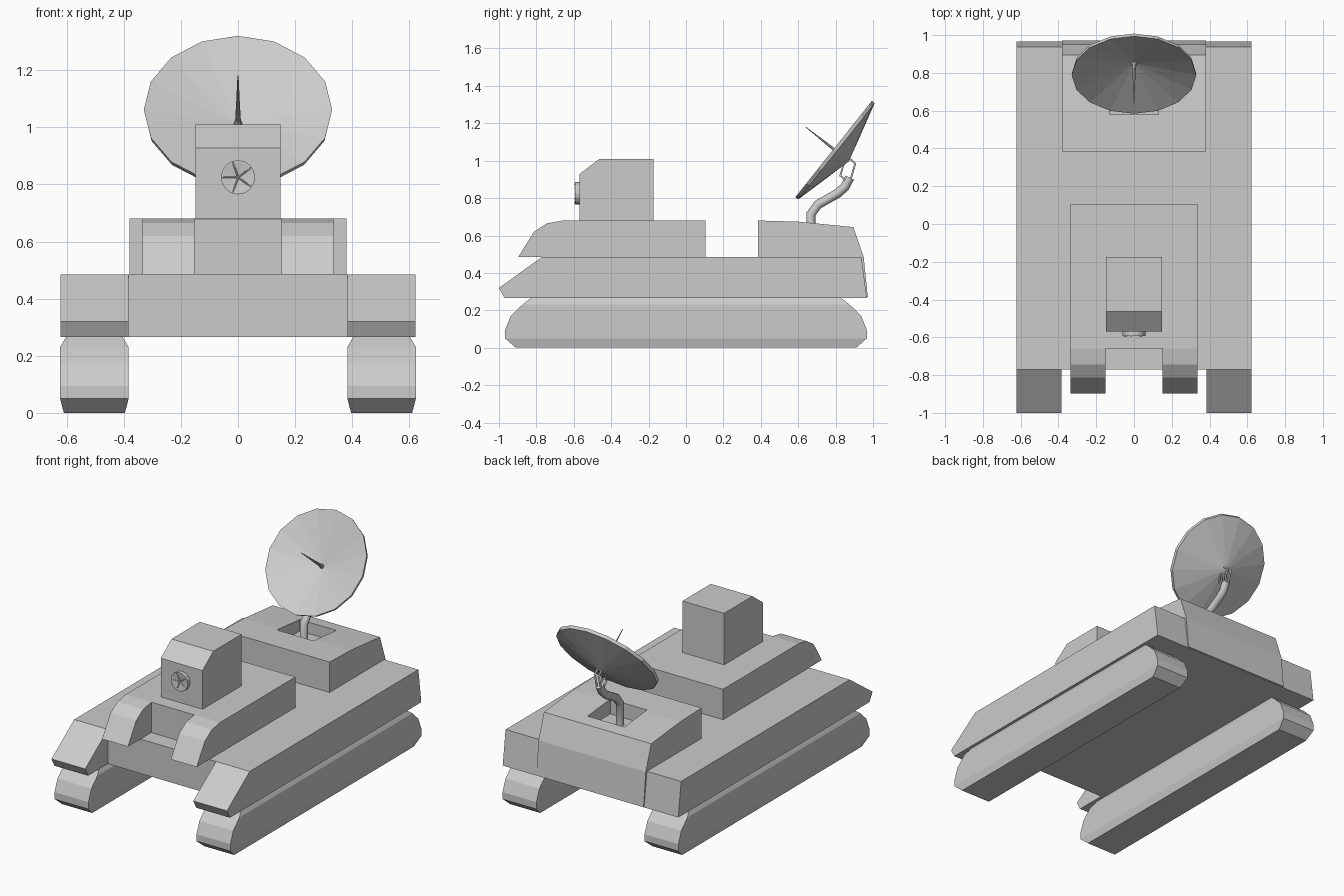
import bpy, bmesh
from math import cos, sin, pi
from mathutils import Matrix, Vector

if "Cube" in bpy.data.objects:
    bpy.data.objects.remove(bpy.data.objects["Cube"])


def loft(name, rings, matrix=Matrix()):
    """Skin a stack of equal-length point rings and cap both ends."""
    bm = bmesh.new()
    vs = [[bm.verts.new(matrix @ Vector(p)) for p in r] for r in rings]
    n = len(rings[0])
    for a, b in zip(vs, vs[1:]):
        for i in range(n):
            j = (i + 1) % n
            bm.faces.new((a[i], a[j], b[j], b[i]))
    bm.faces.new(vs[0][::-1])
    bm.faces.new(vs[-1])
    bmesh.ops.remove_doubles(bm, verts=bm.verts, dist=1e-5)
    bmesh.ops.recalc_face_normals(bm, faces=bm.faces)
    me = bpy.data.meshes.new(name)
    bm.to_mesh(me)
    bm.free()
    ob = bpy.data.objects.new(name, me)
    bpy.context.collection.objects.link(ob)
    return ob


def prism(name, half, profile):
    """Side profile of (y, z) points extruded across x = -half..half."""
    return loft(name, [[(x, y, z) for y, z in profile] for x in (-half, half)])


def box(name, half, y0, y1, z0, z1):
    return prism(name, half, [(y0, z0), (y1, z0), (y1, z1), (y0, z1)])


def lathe(name, profile, sides, matrix):
    """Revolve (radius, height) points about the local z axis."""
    return loft(name, [[(r * cos(2 * pi * i / sides), r * sin(2 * pi * i / sides), h)
                        for i in range(sides)] for r, h in profile], matrix)


def cut(ob, cutter):
    mod = ob.modifiers.new("cut", 'BOOLEAN')
    mod.operation, mod.solver, mod.object = 'DIFFERENCE', 'EXACT', cutter
    cutter.hide_render = True
    bpy.context.view_layer.objects.active = ob
    bpy.ops.object.modifier_apply(modifier=mod.name)
    bpy.data.objects.remove(cutter)


def tube(name, points, radius, res=2):
    cu = bpy.data.curves.new(name, 'CURVE')
    cu.dimensions = '3D'
    cu.bevel_depth, cu.bevel_resolution, cu.use_fill_caps = radius, res, True
    sp = cu.splines.new('POLY')
    sp.points.add(len(points) - 1)
    for p, co in zip(sp.points, points):
        p.co = (*co, 1)
    ob = bpy.data.objects.new(name, cu)
    bpy.context.collection.objects.link(ob)
    bpy.ops.object.select_all(action='DESELECT')
    ob.select_set(True)
    bpy.context.view_layer.objects.active = ob
    bpy.ops.object.convert(target='MESH')
    return bpy.context.object


# Tracks: stacked rectangles of (z, half length, half width)
levels = [(0, .91, .107), (.05, .967, .12), (.095, .967, .12),
          (.17, .937, .12), (.23, .875, .12), (.265, .83, .10)]
for side, cx in (("left", -.503), ("right", .503)):
    loft(side + "_track", [[(cx - w, -l, z), (cx + w, -l, z), (cx + w, l, z), (cx - w, l, z)]
                           for z, l, w in levels])

# Hull with sloped fenders, notched at the front centre
hull = prism("hull", .622, [(-.97, .265), (.967, .265), (.938, .485), (-.77, .485), (-1, .32)])
cut(hull, box("hull_cutter", .383, -1.2, -.77, .1, .6))

# Front deck with two curved arms
deck = prism("front_deck", .335, [(-.897, .485), (.103, .485), (.103, .68), (-.658, .68),
                                  (-.743, .665), (-.813, .62)])
cut(deck, box("deck_cutter", .152, -1.1, -.66, .4, .8))

# Rear housing with a square well for the dish mast
rear = prism("rear_housing", .38, [(.385, .40), (.385, .68), (.60, .674), (.895, .645),
                                   (.95, .485), (.972, .27), (.90, .27)])
cut(rear, box("well_cutter", .13, .58, .81, .58, .8))

# Cabin
prism("cabin", .148, [(-.57, .67), (-.175, .67), (-.175, 1.01), (-.462, 1.01), (-.57, .928)])

# Round front vent with spokes
vent = Matrix.Translation((0, -.57, .825)) @ Matrix.Rotation(pi / 2, 4, 'X')
lathe("vent", [(.06, -.01), (.06, .024), (.054, .024), (0, .016)], 16, vent)
for k in range(5):
    a = pi + k * 2 * pi / 5
    tube("vent_spoke", [(0, -.588, .825), (.056 * cos(a), -.593, .825 + .056 * sin(a))], .003, 0)

# Dish: shallow 16-sided cone tipped up and forward
n = Vector((0, -.78, .62)).normalized()
x = Vector((1, 0, 0))
tilt = Matrix((x, n.cross(x), n)).transposed().to_4x4()
dish = Matrix.Translation((0, .789, 1.062)) @ tilt
lathe("dish", [(0, -.08), (.33, 0), (.327, -.02), (0, -.105)], 16, dish)
lathe("dish_feed", [(.018, -.085), (.010, -.06), (.006, .05), (.002, .19)], 8, dish)

# Bent mast and the thin bracket holding the dish
tube("mast", [(0, .668, .575), (0, .668, .715), (0, .705, .765), (0, .81, .825),
              (0, .85, .86), (0, .875, .91)], .025)
for s in (-.014, .014):
    tube("bracket_front", [(s, .86, .89), (s, .825, .92), (s, .848, 1.0)], .006, 1)
    tube("bracket_rear", [(s, .88, .90), (s, .905, .985), (s, .865, 1.02)], .006, 1)
